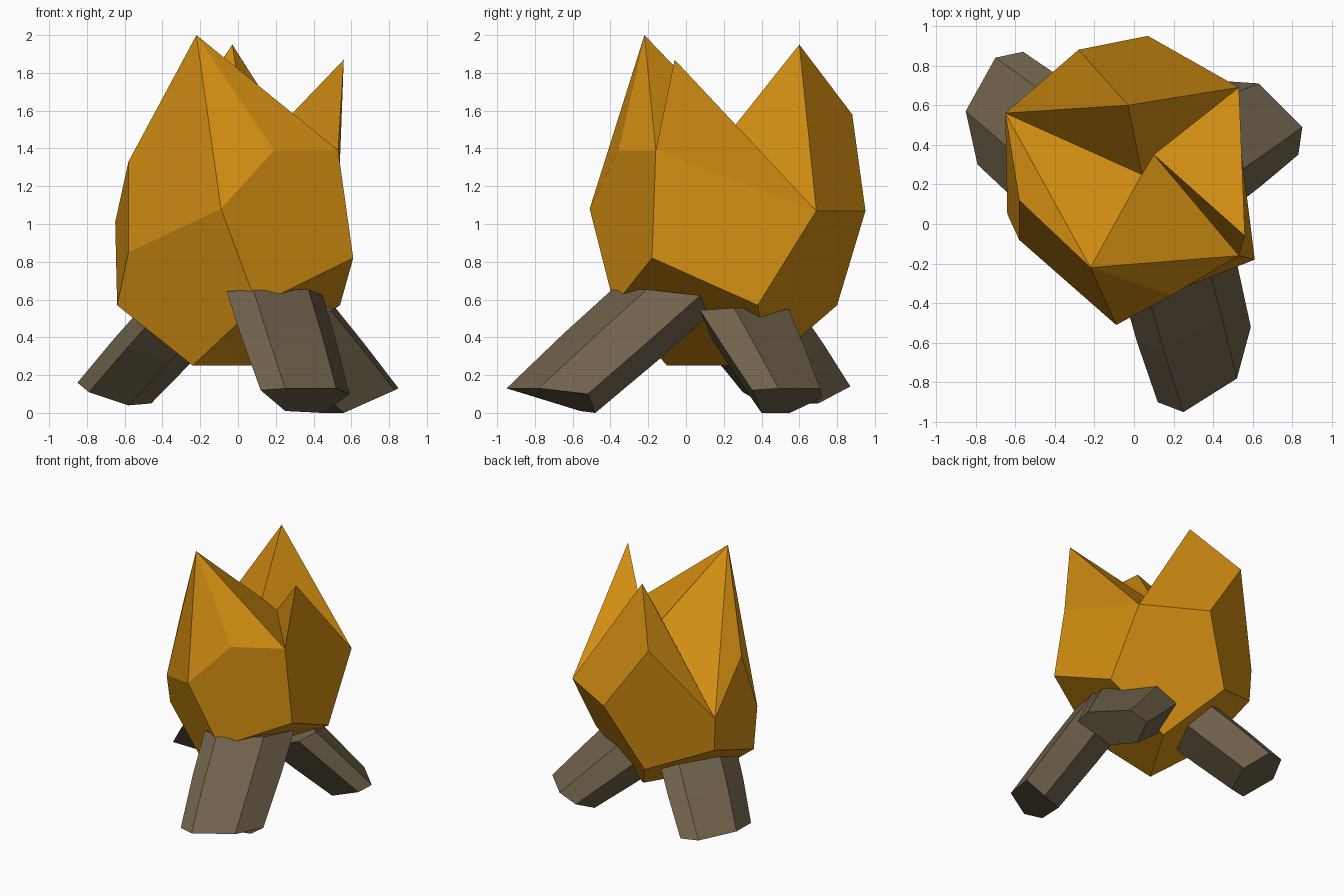
import bpy
import bmesh
from mathutils import Vector

default_cube = bpy.data.objects.get("Cube")
if default_cube:
    bpy.data.objects.remove(default_cube, do_unlink=True)


def make_material(name, colour):
    material = bpy.data.materials.new(name)
    material.use_nodes = True
    material.diffuse_color = (*colour, 1)
    material.node_tree.nodes["Principled BSDF"].inputs["Base Color"].default_value = (*colour, 1)
    return material


def finish(name, bm, material):
    bmesh.ops.recalc_face_normals(bm, faces=bm.faces[:])
    mesh = bpy.data.meshes.new(name)
    bm.to_mesh(mesh)
    bm.free()
    mesh.materials.append(material)
    part = bpy.data.objects.new(name, mesh)
    bpy.context.scene.collection.objects.link(part)
    return part


flame_orange = make_material("flame orange", (0.66, 0.275, 0.006))
bark_brown = make_material("bark brown", (0.16, 0.122, 0.07))

# Flame: named corners of a faceted body with three tongues
corners = {
    "front_tip": (-.22, -.22, 2), "back_tip": (-.03, .6, 1.95), "side_tip": (.56, -.06, 1.87),
    "saddle": (.04, .25, 1.51), "hollow": (.1, .35, 1.39),
    "brow": (.19, -.36, 1.39), "shoulder": (.53, -.16, 1.39),
    "nose": (-.09, -.51, 1.08), "hip": (.61, -.18, .82),
    "cheek": (-.58, .12, 1.33), "jaw": (-.58, -.08, .85),
    "back_left": (-.65, .56, 1.01), "back_ridge": (-.28, .88, 1.58),
    "back_mid": (.07, .95, 1.07), "back_right": (.53, .69, 1.07),
    "low_corner": (-.64, .55, .75), "low_left": (-.64, .05, .57),
    "low_front": (.1, -.38, .57), "low_right": (.54, .38, .57), "low_back": (-.19, .8, .57),
    "keel_front": (-.24, -.1, .25), "keel_back": (.08, .43, .25),
}
facets = [
    # front and sides
    "front_tip cheek jaw nose",
    "front_tip nose brow",
    "front_tip brow shoulder",
    "nose brow shoulder hip low_front",
    "nose jaw low_left keel_front low_front",
    "cheek jaw low_left low_corner back_left",
    "side_tip shoulder back_right",
    "shoulder hip low_right back_right",
    # back
    "back_ridge back_left low_corner low_back back_mid",
    "back_tip back_ridge back_mid back_right",
    "back_tip back_ridge back_left",
    "back_right back_mid low_back keel_back low_right",
    # top, between the tongues
    "front_tip back_left cheek",
    "front_tip saddle back_left",
    "back_left saddle back_tip",
    "back_tip saddle hollow back_right",
    "hollow side_tip back_right",
    "hollow shoulder side_tip",
    "front_tip shoulder hollow saddle",
    # underside
    "hip low_right keel_back keel_front low_front",
    "low_left keel_front keel_back low_back low_corner",
]
bm = bmesh.new()
verts = {name: bm.verts.new(point) for name, point in corners.items()}
for facet in facets:
    bm.faces.new([verts[name] for name in facet.split()])
finish("flame", bm, flame_orange)


# Logs: a slanted foot outline lofted up into the flame
def make_log(name, foot, lean, spread):
    foot = [Vector(point) for point in foot]
    lean = Vector(lean)
    centre = sum(foot, Vector()) / len(foot)
    bm = bmesh.new()
    rings = []
    for height, scale in ((0, 1), (.55, (1 + spread) / 2 + .03), (1, spread)):
        rings.append([bm.verts.new(centre + (point - centre) * scale + lean * height)
                      for point in foot])
    bm.faces.new(rings[0])
    bm.faces.new(rings[-1])
    for lower, upper in zip(rings, rings[1:]):
        for i in range(len(foot)):
            j = (i + 1) % len(foot)
            bm.faces.new((lower[i], lower[j], upper[j], upper[i]))
    finish(name, bm, bark_brown)


make_log("front_log",
         [(.12, -.9, .12), (.25, -.95, .13), (.52, -.78, .13),
          (.59, -.52, .1), (.45, -.48, 0), (.25, -.56, .01)],
         lean=(-.16, .58, .52), spread=1.08)
make_log("right_log",
         [(.83, .35, .12), (.85, .49, .13), (.63, .71, .13),
          (.48, .72, .08), (.43, .55, 0), (.56, .4, 0)],
         lean=(-.4, -.22, .41), spread=1.3)
make_log("left_log",
         [(-.85, .57, .16), (-.7, .84, .15), (-.56, .87, .14),
          (-.46, .7, .05), (-.58, .42, .04), (-.79, .3, .11)],
         lean=(.38, -.3, .42), spread=1.08)
